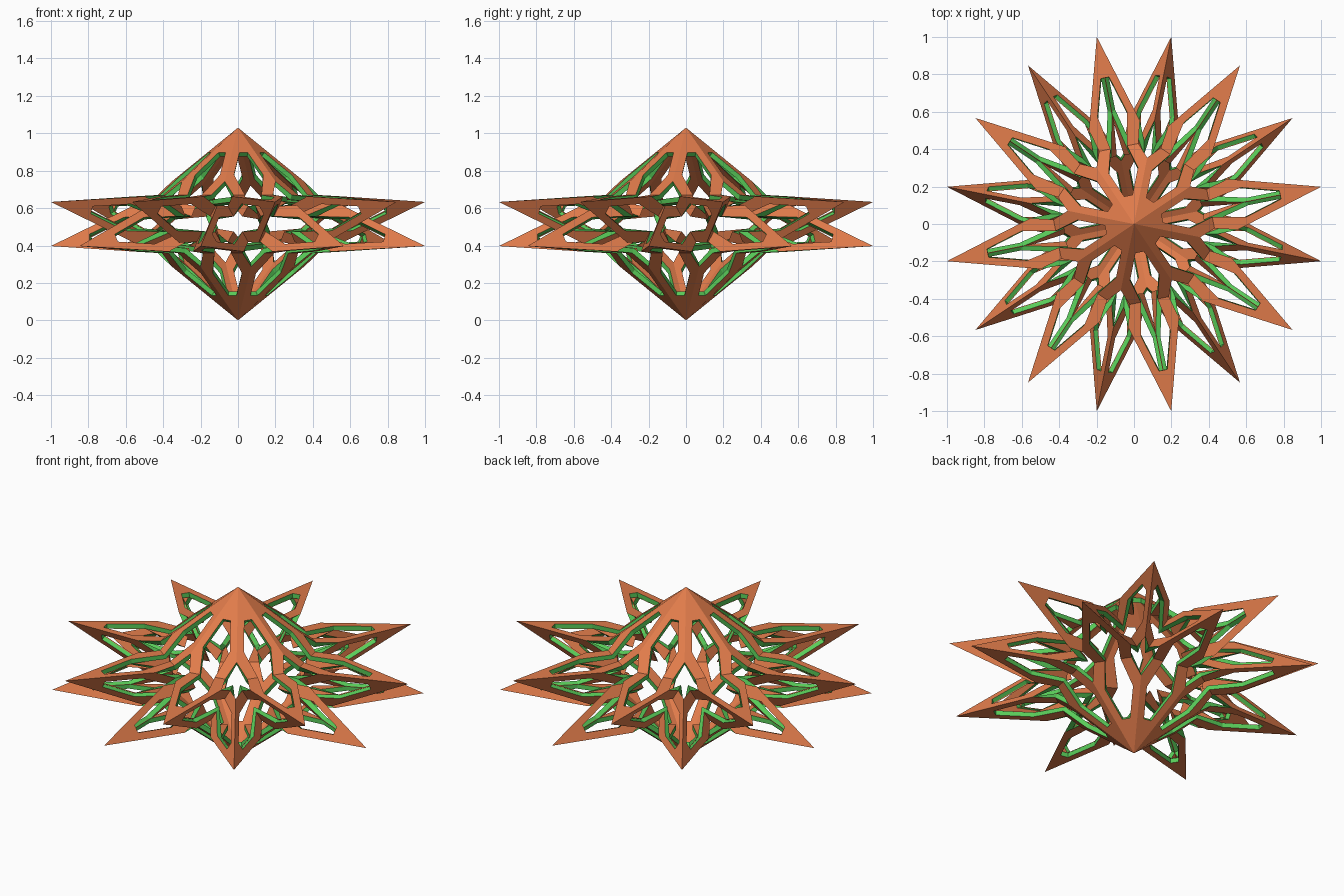
import bpy, bmesh
from math import radians, cos, sin
from mathutils import Vector, Matrix

if "Cube" in bpy.data.objects:
    bpy.data.objects.remove(bpy.data.objects["Cube"])

RING_R, RING_H = 0.452, 0.155    # octagonal antiprism core
TIP_R, TIP_H, APEX = 1.02, 0.118, 0.515
T = 0.027                        # plate thickness


def polar(r, deg, z):
    return Vector((r * cos(radians(deg)), r * sin(radians(deg)), z))


# Points: two rings, sixteen spike tips, two apexes
pts = {}
for k in range(8):
    a = 45 * k
    pts["t", k] = polar(RING_R, a - 11.25, RING_H)
    pts["b", k] = polar(RING_R, a + 11.25, -RING_H)
    pts["U", k] = polar(TIP_R, a + 11.25, TIP_H)
    pts["L", k] = polar(TIP_R, a - 11.25, -TIP_H)
pts["A", 0] = Vector((0, 0, APEX))
pts["A", 1] = Vector((0, 0, -APEX))

# Triangles: a pyramid on every face of the core
tris = []


def pyramid(tip, base):
    mid = sum((pts[p] for p in base), Vector()) / len(base)
    for p, q in zip(base, base[1:] + base[:1]):
        n = (pts[p] - pts[tip]).cross(pts[q] - pts[tip]).normalized()
        if n.dot(pts[p] - mid) < 0:
            n, p, q = -n, q, p
        tris.append((tip, p, q, n))


for k in range(8):
    n = (k + 1) % 8
    pyramid(("U", k), [("t", k), ("t", n), ("b", k)])
    pyramid(("L", k), [("b", k - 1 if k else 7), ("b", k), ("t", k)])
pyramid(("A", 0), [("t", k) for k in range(8)])
pyramid(("A", 1), [("b", k) for k in range(8)])

# Mitre offset of every edge, and inner corner of every tip
tip_normals, edge_normals = {}, {}
for tip, p, q, n in tris:
    tip_normals.setdefault(tip, []).append(n)
    for e in ((p, q), (tip, p), (tip, q)):
        edge_normals.setdefault(frozenset(e), []).append(n)


def mitre(a, b):
    n1, n2 = edge_normals[frozenset((a, b))]
    return (n1 + n2) * (-T / (1 + n1.dot(n2)))


inner = {}
for key, ns in tip_normals.items():
    m, rhs = Matrix(((0,) * 3,) * 3), Vector()
    for n in ns:
        m += Matrix([[n[i] * n[j] for j in range(3)] for i in range(3)])
        rhs -= n * T
    inner[key] = pts[key] + m.inverted() @ rhs

bm = bmesh.new()


def face(points, mat):
    f = bm.faces.new([bm.verts.new(p) for p in points])
    f.material_index = mat


# Half a triangle: leg along the side edge, elbow bar across the base edge
def half(tip, p, q, n):
    A, P, Q = pts[tip], pts[p], pts[q]
    H = A + (P - A) * 0.37 + (Q - P) * 0.12     # top corner of the opening
    K = A + (P - A) * 0.70 + (Q - P) * 0.12     # inside of the elbow
    E = A.lerp(P, 0.80)                         # outside of the elbow
    G, J = P.lerp(Q, 0.19), P.lerp(Q, 0.37)     # bar ends on the base edge
    M = A + ((P + Q) / 2 - A) * 0.37
    side, base, flat = mitre(tip, p), mitre(p, q), -n * T
    o = (A, E, K, H, G, J, M)
    i = (inner[tip], E + side, K + flat, H + flat, G + base, J + base, M + flat)
    for s in (o, i):
        face((s[0], s[1], s[2], s[3]), 0)
        face((s[1], s[4], s[5], s[2]), 0)
        face((s[0], s[3], s[6]), 0)
    for a, b in ((6, 3), (3, 2), (2, 5), (4, 1)):
        face((o[a], o[b], i[b], i[a]), 1)


for tip, p, q, n in tris:
    half(tip, p, q, n)
    half(tip, q, p, n)

bmesh.ops.remove_doubles(bm, verts=bm.verts, dist=1e-5)
bmesh.ops.translate(bm, verts=bm.verts, vec=(0, 0, APEX))
bmesh.ops.recalc_face_normals(bm, faces=bm.faces)
mesh = bpy.data.meshes.new("star_lattice")
bm.to_mesh(mesh)
bm.free()
for name, col in (("copper_plate", (0.75, 0.2, 0.07, 1)), ("green_rim", (0.1, 0.6, 0.1, 1))):
    mat = bpy.data.materials.new(name)
    mat.diffuse_color = col
    mat.use_nodes = True
    mat.node_tree.nodes["Principled BSDF"].inputs["Base Color"].default_value = mat.diffuse_color
    mesh.materials.append(mat)
bpy.context.collection.objects.link(bpy.data.objects.new("star_lattice", mesh))
